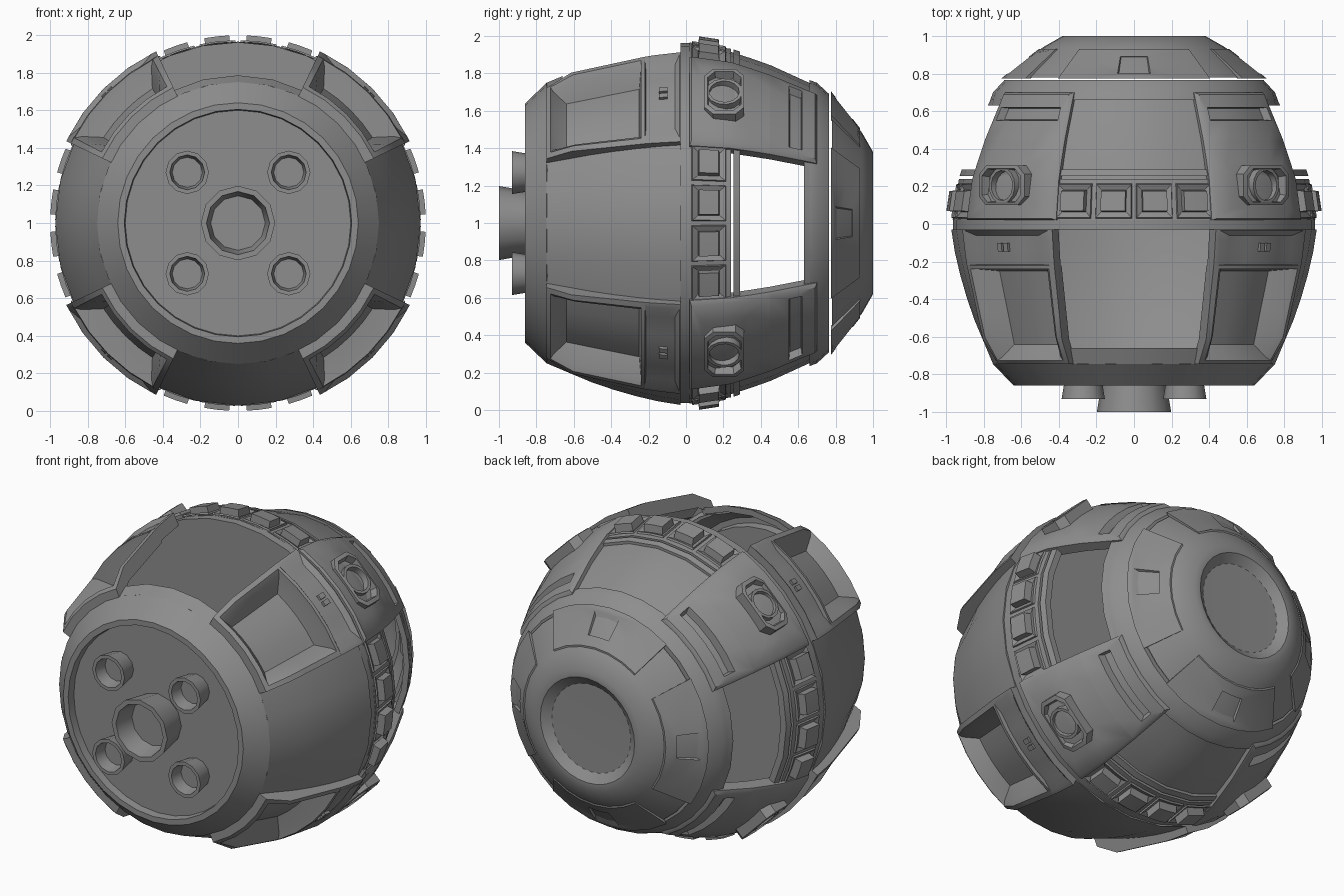
import bpy
from math import sin, cos, radians, pi
from mathutils import Vector, Matrix

if "Cube" in bpy.data.objects:
    bpy.data.objects.remove(bpy.data.objects["Cube"])

# radius of the skin along y: hull panels, raised corner modules, tail cap
HULL = [(-.745, .75), (-.46, .87), (-.2, .945), (-.03, .972), (.02, .965),
        (.25, .93), (.45, .86), (.68, .755), (.765, .69)]
MODULE = [(-.745, .80), (-.66, .88), (-.2, .99), (-.03, 1.012), (.02, .995),
          (.25, .96), (.45, .885), (.70, .77)]
TAIL = [(.775, .70), (.94, .49)]
SIDES = (0, 90, 180, 270)
CORNERS = (45, 135, 225, 315)

# Dark hull grey
hull_grey = bpy.data.materials.new("hull_grey")
hull_grey.diffuse_color = (.27, .27, .27, 1)
hull_grey.use_nodes = True
hull_grey.node_tree.nodes["Principled BSDF"].inputs["Base Color"].default_value = hull_grey.diffuse_color


def radius(prof, y):
    if y <= prof[0][0]:
        return prof[0][1]
    for (y0, r0), (y1, r1) in zip(prof, prof[1:]):
        if y <= y1:
            return r0 + (r1 - r0) * (y - y0) / (y1 - y0)
    return prof[-1][1]


def finish(name, verts, faces, angle=35):
    me = bpy.data.meshes.new(name)
    me.from_pydata(verts, [], faces)
    me.shade_smooth()
    me.set_sharp_from_angle(angle=radians(angle))
    me.materials.append(hull_grey)
    ob = bpy.data.objects.new(name, me)
    bpy.context.collection.objects.link(ob)
    return ob


def lathe(name, prof, n=32, matrix=Matrix.Translation((0, 0, 1))):
    """Revolve (y, r) points around the local y axis."""
    verts, faces, rows = [], [], []
    for y, r in prof:
        m = 1 if r == 0 else n
        rows.append([len(verts) + i % m for i in range(n)])
        verts += [matrix @ Vector((r * sin(2 * pi * i / n), y, r * cos(2 * pi * i / n)))
                  for i in range(m)]
    for a, b in zip(rows, rows[1:]):
        for i in range(n):
            j = (i + 1) % n
            faces.append(list(dict.fromkeys((a[i], a[j], b[j], b[i]))))
    return finish(name, verts, faces)


def patch(name, centre, loops, prof, k=4, m=4):
    """Nested rectangles (y0, y1, half_angle, offset) wrapped on the skin."""
    verts, faces, prev = [], [], None
    edge = [(i, 0) for i in range(k)] + [(k, j) for j in range(m)] + \
           [(i, m) for i in range(k, 0, -1)] + [(0, j) for j in range(m, 0, -1)]
    for n, (y0, y1, half, off) in enumerate(loops):
        ids = {}
        last = n == len(loops) - 1
        for j in range(m + 1):
            for i in range(k + 1):
                if not last and (i, j) not in edge:
                    continue
                a = radians(centre - half + 2 * half * i / k)
                y = y0 + (y1 - y0) * j / m
                r = radius(prof, y) + off
                ids[i, j] = len(verts)
                verts.append((r * sin(a), y, 1 + r * cos(a)))
        if prev:
            for e, f in zip(edge, edge[1:] + edge[:1]):
                faces.append((prev[e], prev[f], ids[f], ids[e]))
        prev = ids
    for j in range(m):
        for i in range(k):
            faces.append((prev[i, j], prev[i + 1, j], prev[i + 1, j + 1], prev[i, j + 1]))
    return finish(name, verts, faces)


def plate(name, centre, y0, y1, half, prof=HULL, off=0, depth=.04, k=4, m=4):
    return patch(name, centre, [(y0, y1, half, off - depth), (y0, y1, half, off)], prof, k, m)


# Nose ring with recessed disc
lathe("nose", [(-.81, 0), (-.81, .60), (-.86, .605), (-.86, .64), (-.745, .75), (-.72, .73)])

# Nozzles: one big, four small
lathe("main_nozzle", [(-.87, 0), (-.87, .145), (-1, .168), (-1, .198), (-.81, .165)], 12)
for sx in (-1, 1):
    for sz in (-1, 1):
        lathe("small_nozzle", [(-.85, 0), (-.85, .08), (-.93, .093), (-.93, .115), (-.81, .095)],
              12, Matrix.Translation((.27 * sx, 0, 1 + .27 * sz)))

# Middle ring and bulkhead, rear ring, tail cap with dished end
lathe("middle_bulkhead", [(-.03, 0), (-.03, .962), (.02, .962), (.02, 0)])
lathe("rear_ring", [(.66, .73), (.66, .765), (.70, .75), (.765, .69), (.765, .66)])
lathe("tail_cap", [(.78, .63), (.78, .675), (.94, .485), (1, .38), (1, .335), (.96, .28), (.955, 0)])

for s in SIDES:
    # Front hull panels; the top one is an open hatch with a front sill
    if s == 0:
        plate("hatch_sill", s, -.745, -.66, 27, m=1)
    else:
        plate("front_panel", s, -.745, -.03, 27, m=6)
    # Button strip behind the middle ring
    plate("button_strip", s, .02, .24, 26, m=2)
    for a in (-19.5, -6.5, 6.5, 19.5):
        patch("button", s + a, [(.03, .215, 5.8, 0), (.035, .21, 5.6, .01), (.065, .18, 4, -.005),
                                (.07, .175, 3.8, .042)], HULL, 2, 1)
    # Rear bays: open windows left and right, closed panels top and bottom
    plate("bay_lip", s, .255, .29, 26, m=1)
    if s in (90, 270):
        plate("window_rear_frame", s, .63, .68, 26, m=1)
    else:
        plate("rear_panel", s, .23, .68, 26, off=-.015, m=4)
    # Tail plates with a small port
    patch("tail_plate", s, [(.775, .93, 35, -.03), (.775, .93, 35, .005), (.785, .915, 20, .005),
                            (.80, .89, 7.5, .005), (.805, .885, 7, -.025)], TAIL, 6, 2)

for c in CORNERS:
    # Front corner module: deep scoop, then a shallow tray
    patch("scoop", c, [(-.745, -.22, 19.5, -.09), (-.745, -.22, 19.5, 0), (-.725, -.24, 17.5, 0),
                       (-.71, -.24, 16, -.03), (-.64, -.25, 12.5, -.13)], MODULE)
    patch("tray", c, [(-.22, -.03, 19.5, -.08), (-.22, -.03, 19.5, 0), (-.22, -.035, 18, 0),
                      (-.215, -.06, 14, -.025)], MODULE)
    for a in (-1.3, 1.3):
        plate("tray_stud", c + a, -.145, -.10, .9, MODULE, -.01, .03, 1, 1)
    # Rear corner module: socket bay and slot bay
    patch("socket_bay", c, [(.02, .45, 20, -.08), (.02, .45, 20, -.015), (.03, .45, 18.5, 0),
                            (.08, .33, 13, 0), (.10, .31, 11, 0)], MODULE)
    patch("slot_bay", c, [(.45, .70, 20, -.08), (.45, .70, 20, -.015), (.45, .69, 18.5, 0),
                          (.55, .62, 16, 0), (.555, .615, 15.5, -.045)], MODULE)
    # Socket block (chamfered eight-sided) with a round tube
    d = Vector((sin(radians(c)), 0, cos(radians(c))))
    t = Vector((cos(radians(c)), 0, -sin(radians(c))))
    shape = [(-.17, -.06), (-.12, -.105), (.12, -.105), (.17, -.06),
             (.17, .06), (.12, .105), (-.12, .105), (-.17, .06)]
    verts, faces = [], []
    for r, s in ((.92, 1), (.995, 1), (1.0, .85), (.955, .78)):
        for u, v in shape:
            verts.append(Vector((0, .205 + v * s, 1)) + d * r + t * u * s)
    for row in range(0, 24, 8):
        for i in range(8):
            j = (i + 1) % 8
            faces.append((row + i, row + j, row + 8 + j, row + 8 + i))
    faces.append(tuple(range(24, 32)))
    finish("socket_block", verts, faces)
    rot = Vector((0, -1, 0)).rotation_difference(d).to_matrix().to_4x4()
    place = Matrix.Translation(Vector((0, .205, 1)) + d * .94) @ rot
    lathe("socket_tube", [(0, 0), (0, .075), (-.055, .08), (-.055, .098), (.01, .098)], 14, place)
